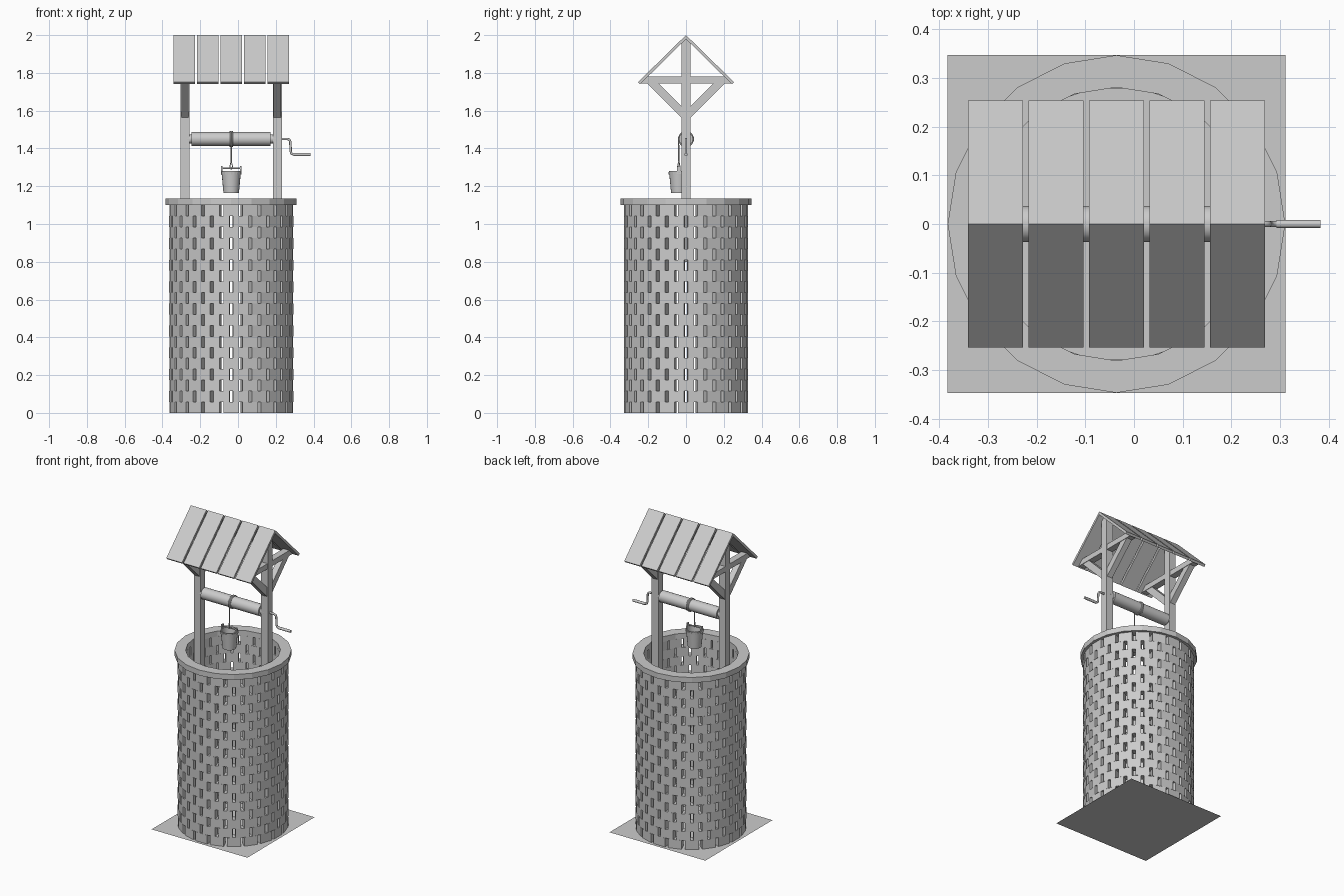
import bpy, bmesh, math
from mathutils import Vector, Matrix

if "Cube" in bpy.data.objects:
    bpy.data.objects.remove(bpy.data.objects["Cube"])

CX = -0.036  # well axis


def finish(bm, name, smooth=False):
    bmesh.ops.recalc_face_normals(bm, faces=bm.faces)
    me = bpy.data.meshes.new(name)
    bm.to_mesh(me)
    bm.free()
    ob = bpy.data.objects.new(name, me)
    bpy.context.collection.objects.link(ob)
    if smooth:
        bpy.ops.object.select_all(action='DESELECT')
        ob.select_set(True)
        bpy.context.view_layer.objects.active = ob
        bpy.ops.object.shade_smooth_by_angle(angle=math.radians(35))
    return ob


def add_prism(bm, base, offset):
    """Extrude a closed outline of 3D points along offset."""
    a = [bm.verts.new(p) for p in base]
    b = [bm.verts.new(Vector(p) + Vector(offset)) for p in base]
    n = len(a)
    bm.faces.new(a)
    bm.faces.new(b[::-1])
    for i in range(n):
        bm.faces.new((a[i], b[i], b[(i + 1) % n], a[(i + 1) % n]))


def yz_prism(name, profile, x0, x1):
    bm = bmesh.new()
    add_prism(bm, [(x0, y, z) for y, z in profile], (x1 - x0, 0, 0))
    return finish(bm, name)


def lathe(name, profile, sides, center, closed=False, smooth=False):
    """Revolve (r, z) points about a vertical axis."""
    bm = bmesh.new()
    rings = []
    for r, z in profile:
        rings.append([bm.verts.new((center[0] + r * math.cos(2 * math.pi * i / sides),
                                    center[1] + r * math.sin(2 * math.pi * i / sides), z))
                      for i in range(sides)])
    pairs = list(zip(rings, rings[1:]))
    if closed:
        pairs.append((rings[-1], rings[0]))
    else:
        bm.faces.new(rings[0])
        bm.faces.new(rings[-1])
    for a, b in pairs:
        for i in range(sides):
            j = (i + 1) % sides
            bm.faces.new((a[i], a[j], b[j], b[i]))
    return finish(bm, name, smooth)


def x_cylinder(name, x0, x1, r, z, sides=20):
    bm = bmesh.new()
    m = Matrix.Translation(((x0 + x1) / 2, 0, z)) @ Matrix.Rotation(math.pi / 2, 4, 'Y')
    bmesh.ops.create_cone(bm, cap_ends=True, segments=sides, radius1=r, radius2=r,
                          depth=x1 - x0, matrix=m)
    return finish(bm, name, True)


def tube(name, pts, r, cyclic=False):
    cu = bpy.data.curves.new(name, 'CURVE')
    cu.dimensions = '3D'
    cu.bevel_depth = r
    cu.bevel_resolution = 2
    cu.use_fill_caps = True
    sp = cu.splines.new('POLY')
    sp.points.add(len(pts) - 1)
    for p, co in zip(sp.points, pts):
        p.co = (*co, 1)
    sp.use_cyclic_u = cyclic
    ob = bpy.data.objects.new(name, cu)
    bpy.context.collection.objects.link(ob)
    return ob


# Square base sheet
bm = bmesh.new()
bmesh.ops.create_grid(bm, x_segments=1, y_segments=1, size=0.347,
                      matrix=Matrix.Translation((CX, 0, 0)))
finish(bm, "base_plane")

# Brick shaft: staggered rows with open vertical joints
ROWS, PER_ROW, TOP = 19, 20, 1.10
h = TOP / ROWS
bm = bmesh.new()
for row in range(ROWS):
    for k in range(PER_ROW):
        a = 2 * math.pi * (k + 0.5 * (row % 2)) / PER_ROW
        rad = Vector((math.cos(a), math.sin(a), 0))
        tan = Vector((-math.sin(a), math.cos(a), 0))
        o = Vector((CX, 0, row * h))
        add_prism(bm, [o + rad * d + tan * w for d, w in
                       ((0.279, -0.038), (0.327, -0.042), (0.327, 0.042), (0.279, 0.038))],
                  (0, 0, h))
finish(bm, "brick_wall")

# Stone rim
lathe("rim", [(0.281, 1.10), (0.347, 1.10), (0.347, 1.135), (0.281, 1.135)], 20,
      (CX, 0), closed=True)

# Posts, cross beams and diagonal braces, one set per side
for side, s in (("left", -1), ("right", 1)):
    px = CX + s * 0.244
    yz_prism(f"post_{side}", [(-0.023, 0.8), (0.023, 0.8), (0.023, 1.956),
                              (0, 1.979), (-0.023, 1.956)], px - 0.024, px + 0.024)
    yz_prism(f"cross_beam_{side}", [(-0.24, 1.745), (0.24, 1.745), (0.205, 1.78),
                                    (-0.205, 1.78)], px - 0.022, px + 0.022)
    for tag, f in (("front", -1), ("back", 1)):
        yz_prism(f"brace_{side}_{tag}", [(f * 0.02, 1.56), (f * 0.205, 1.745),
                                         (f * 0.145, 1.745), (f * 0.02, 1.62)],
                 px - 0.019, px + 0.019)

# Roof planks
for i in range(5):
    x = CX + (i - 2) * 0.1245
    for tag, f in (("front", -1), ("back", 1)):
        yz_prism(f"roof_plank_{tag}_{i + 1}", [(0, 2.0), (f * 0.254, 1.751), (f * 0.243, 1.74),
                                               (0, 1.979)], x - 0.0565, x + 0.0565)

# Winding drum, axle and rope turns
x_cylinder("drum", -0.245, 0.173, 0.037, 1.45)
x_cylinder("axle", -0.27, 0.2, 0.024, 1.45, 12)
for i in (-1, 0, 1):
    tube(f"rope_turn_{i + 2}", [(CX + i * 0.006, 0.039 * math.cos(t * math.pi / 10),
                                 1.45 + 0.039 * math.sin(t * math.pi / 10))
                                for t in range(20)], 0.0035, True)

# Crank handle
tube("crank", [(0.2, 0, 1.45), (0.262, 0, 1.45), (0.272, 0, 1.446), (0.277, 0, 1.436),
               (0.279, 0, 1.385), (0.283, 0, 1.373), (0.295, 0, 1.368), (0.31, 0, 1.368)], 0.0065)
x_cylinder("crank_grip", 0.293, 0.383, 0.0085, 1.368, 12)

# Hollow bucket
BY = -0.038
lathe("bucket", [(0.041, 1.165), (0.052, 1.28), (0.046, 1.28), (0.037, 1.175)], 20,
      (CX, BY), smooth=True)
lathe("bucket_hoop", [(0.051, 1.262), (0.0535, 1.262), (0.055, 1.275), (0.052, 1.275)], 20,
      (CX, BY), closed=True)

# Bucket ears and cross bar
for side, s in (("left", -1), ("right", 1)):
    ex = CX + s * 0.05
    yz_prism(f"bucket_ear_{side}", [(BY - 0.012, 1.265), (BY + 0.012, 1.265),
                                    (BY + 0.008, 1.306), (BY - 0.008, 1.306)],
             ex - 0.004, ex + 0.004)
x_cylinder("bucket_bar", CX - 0.055, CX + 0.055, 0.004, 1.295, 8).location.y = BY

# Hanging rope with a loop around the bar
tube("rope", [(CX, -0.039, 1.45), (CX, BY, 1.33)], 0.003)
tube("rope_loop", [(CX, BY, 1.335), (CX + 0.007, BY - 0.006, 1.305), (CX, BY - 0.003, 1.289),
                   (CX - 0.007, BY + 0.006, 1.305)], 0.003, True)
